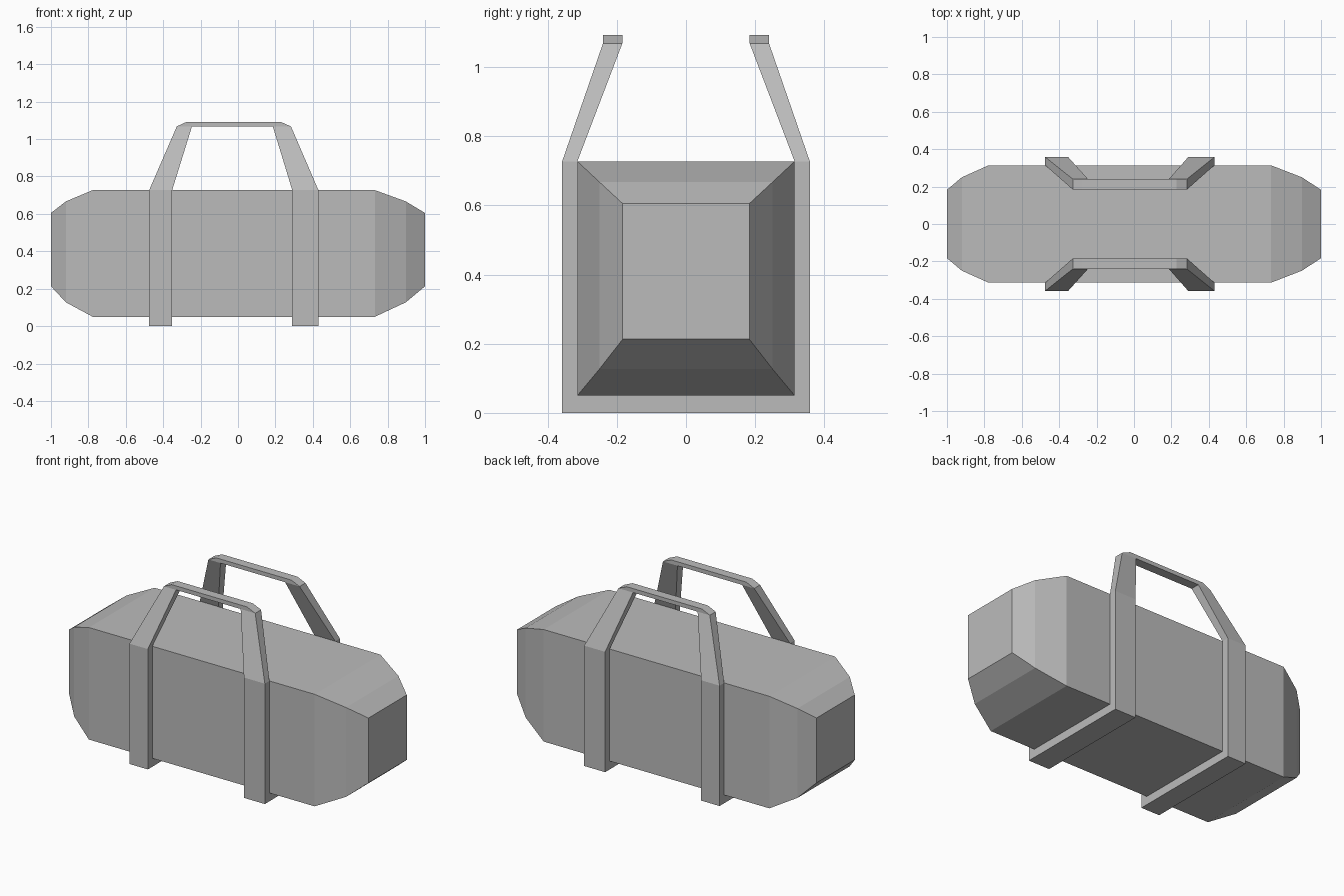
import bpy, bmesh

cube = bpy.data.objects.get("Cube")
if cube:
    bpy.data.objects.remove(cube, do_unlink=True)

grey = bpy.data.materials.new("plain_grey")
grey.use_nodes = True
colour = (0.5, 0.5, 0.5, 1)
grey.diffuse_color = colour
grey.node_tree.nodes["Principled BSDF"].inputs["Base Color"].default_value = colour


def loft(name, rings):
    """Skin a row of four-cornered rings and cap both ends."""
    bm = bmesh.new()
    loops = [[bm.verts.new(p) for p in ring] for ring in rings]
    for a, b in zip(loops, loops[1:]):
        for i in range(4):
            j = (i + 1) % 4
            bm.faces.new((a[i], a[j], b[j], b[i]))
    bm.faces.new(loops[0])
    bm.faces.new(loops[-1])
    bmesh.ops.recalc_face_normals(bm, faces=bm.faces)
    mesh = bpy.data.meshes.new(name)
    bm.to_mesh(mesh)
    bm.free()
    mesh.materials.append(grey)
    obj = bpy.data.objects.new(name, mesh)
    bpy.context.collection.objects.link(obj)
    return obj


BODY_Y, STRAP_Y = 0.314, 0.358
BODY_BOTTOM, BODY_TOP = 0.05, 0.727

# Bag body: rectangular sections (x, half depth, bottom, top) tapering at the ends
sections = [(-1, 0.183, 0.213, 0.605), (-0.92, 0.25, 0.127, 0.667),
            (-0.777, BODY_Y, BODY_BOTTOM, BODY_TOP),
            (0.732, BODY_Y, BODY_BOTTOM, BODY_TOP),
            (0.897, 0.25, 0.127, 0.667), (1, 0.183, 0.213, 0.605)]
loft("bag_body", [[(x, -w, lo), (x, w, lo), (x, w, hi), (x, -w, hi)]
                  for x, w, lo, hi in sections])

# Straps: U-shaped bands under the body and up both sides
band = [(-1, BODY_TOP, BODY_TOP), (-1, 0, BODY_BOTTOM),
        (1, 0, BODY_BOTTOM), (1, BODY_TOP, BODY_TOP)]
for name, x0, x1 in (("right_strap", -0.475, -0.352), ("left_strap", 0.29, 0.43)):
    loft(name, [[(x0, s * STRAP_Y, outer), (x1, s * STRAP_Y, outer),
                 (x1, s * BODY_Y, inner), (x0, s * BODY_Y, inner)]
                for s, outer, inner in band])

# Handles: arches leaning inward; each rung gives outer x, z and inner x, z
GRIP, PEAK = 1.068, 1.092
arch = [(-0.475, BODY_TOP, -0.352, BODY_TOP), (-0.327, GRIP, -0.246, GRIP),
        (-0.275, PEAK, -0.2, GRIP), (0.228, PEAK, 0.15, GRIP),
        (0.283, GRIP, 0.186, GRIP), (0.43, BODY_TOP, 0.29, BODY_TOP)]
for name, side in (("front_handle", -1), ("back_handle", 1)):
    rings = []
    for xo, zo, xi, zi in arch:
        near, far = (0.184, 0.24) if zo > BODY_TOP else (BODY_Y, STRAP_Y)
        rings.append([(xo, side * far, zo), (xi, side * far, zi),
                      (xi, side * near, zi), (xo, side * near, zo)])
    loft(name, rings)
